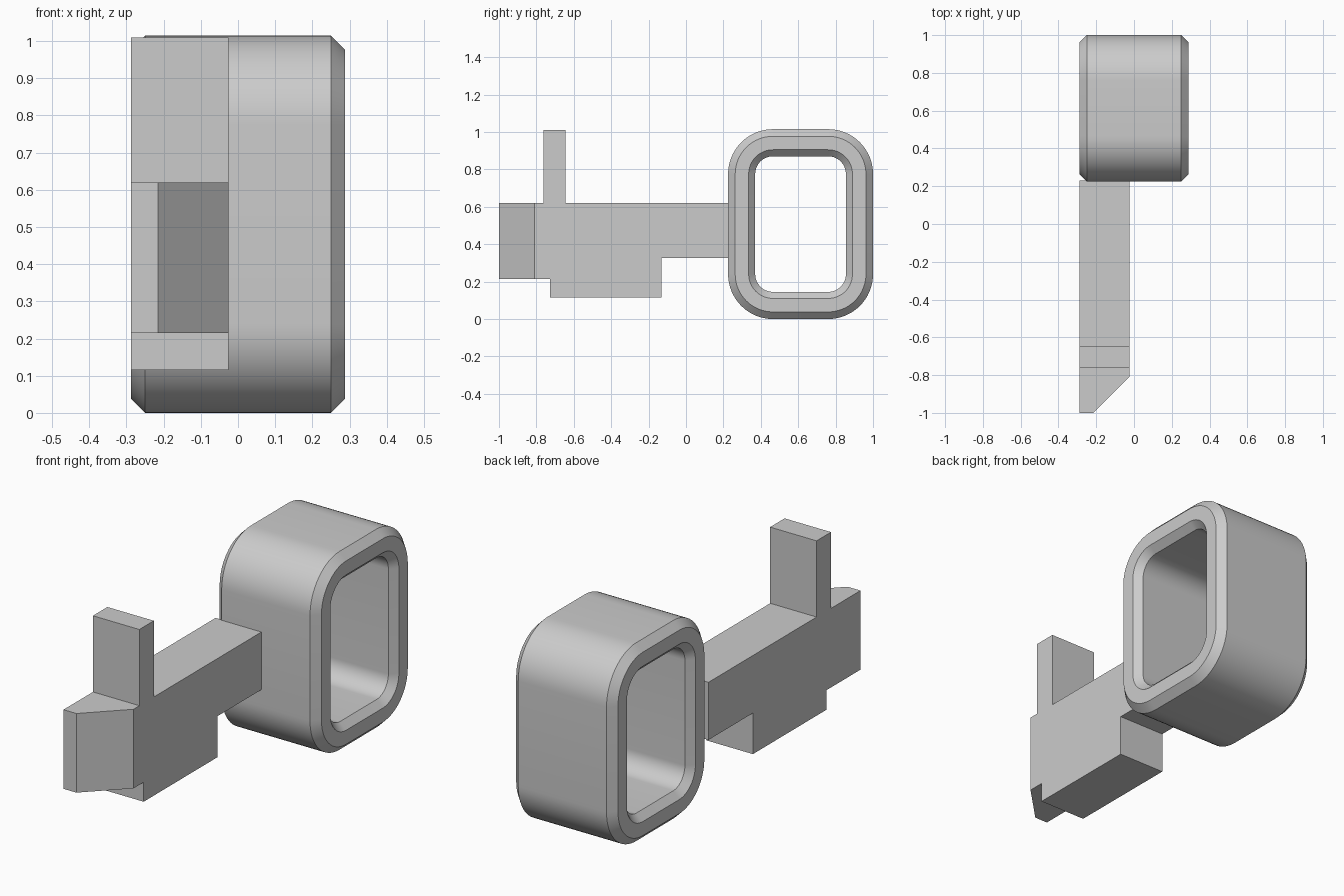
import bpy, bmesh
from math import sin, cos, pi

cube = bpy.data.objects.get("Cube")
if cube:
    bpy.data.objects.remove(cube, do_unlink=True)

grey = bpy.data.materials.new("plain grey")
grey.use_nodes = True
colour = (0.6, 0.6, 0.6, 1)
grey.diffuse_color = colour
grey.node_tree.nodes["Principled BSDF"].inputs["Base Color"].default_value = colour


def finish(bm, name):
    bmesh.ops.recalc_face_normals(bm, faces=bm.faces)
    mesh = bpy.data.meshes.new(name)
    bm.to_mesh(mesh)
    bm.free()
    mesh.materials.append(grey)
    obj = bpy.data.objects.new(name, mesh)
    bpy.context.collection.objects.link(obj)
    return obj


def rounded_loop(bm, x, inset, segments=16):
    """Rounded rectangle in the YZ plane, moved inward by inset."""
    cy, cz, half_y, half_z, radius = 0.6125, 0.5075, 0.3875, 0.5075, 0.24
    dy, dz, r = half_y - radius, half_z - radius, radius - inset
    verts = []
    for corner, (sy, sz) in enumerate([(1, 1), (-1, 1), (-1, -1), (1, -1)]):
        for i in range(segments + 1):
            a = (corner + i / segments) * pi / 2
            verts.append(bm.verts.new((x, cy + sy * dy + r * cos(a),
                                       cz + sz * dz + r * sin(a))))
    return verts


# Key bow: chamfered wall section swept around the rounded opening
w = 0.288
section = [(-w + 0.038, 0), (w - 0.038, 0), (w, 0.038), (w, 0.11),
           (w - 0.035, 0.145), (-w + 0.035, 0.145), (-w, 0.11), (-w, 0.038)]
bm = bmesh.new()
loops = [rounded_loop(bm, x, inset) for x, inset in section]
for k, a in enumerate(loops):
    b = loops[(k + 1) % len(loops)]
    for i in range(len(a)):
        j = (i + 1) % len(a)
        bm.faces.new((a[i], a[j], b[j], b[i]))
bow = finish(bm, "ring_handle")
bpy.ops.object.select_all(action='DESELECT')
bow.select_set(True)
bpy.context.view_layer.objects.active = bow
bpy.ops.object.shade_smooth_by_angle(angle=pi / 6)

# Arm: stepped side profile with upright fin, extruded sideways
profile = [(-1, 0.215), (-0.727, 0.215), (-0.727, 0.115), (-0.13, 0.115),
           (-0.13, 0.325), (0.23, 0.325), (0.23, 0.62), (-0.645, 0.62),
           (-0.645, 1.01), (-0.762, 1.01), (-0.762, 0.62), (-1, 0.62)]
left, right = -0.025, -0.288
bm = bmesh.new()
face = bm.faces.new([bm.verts.new((right, y, z)) for y, z in profile])
extruded = bmesh.ops.extrude_face_region(bm, geom=[face])
bmesh.ops.translate(bm, vec=(left - right, 0, 0),
                    verts=[v for v in extruded["geom"] if isinstance(v, bmesh.types.BMVert)])

# Slanted nose cut
cut = bmesh.ops.bisect_plane(bm, geom=bm.verts[:] + bm.edges[:] + bm.faces[:],
                             plane_co=(-0.215, -1, 0), plane_no=(1, -1, 0),
                             clear_outer=True)
bmesh.ops.holes_fill(bm, edges=[e for e in bm.edges if e.is_boundary], sides=0)
finish(bm, "stepped_arm")
